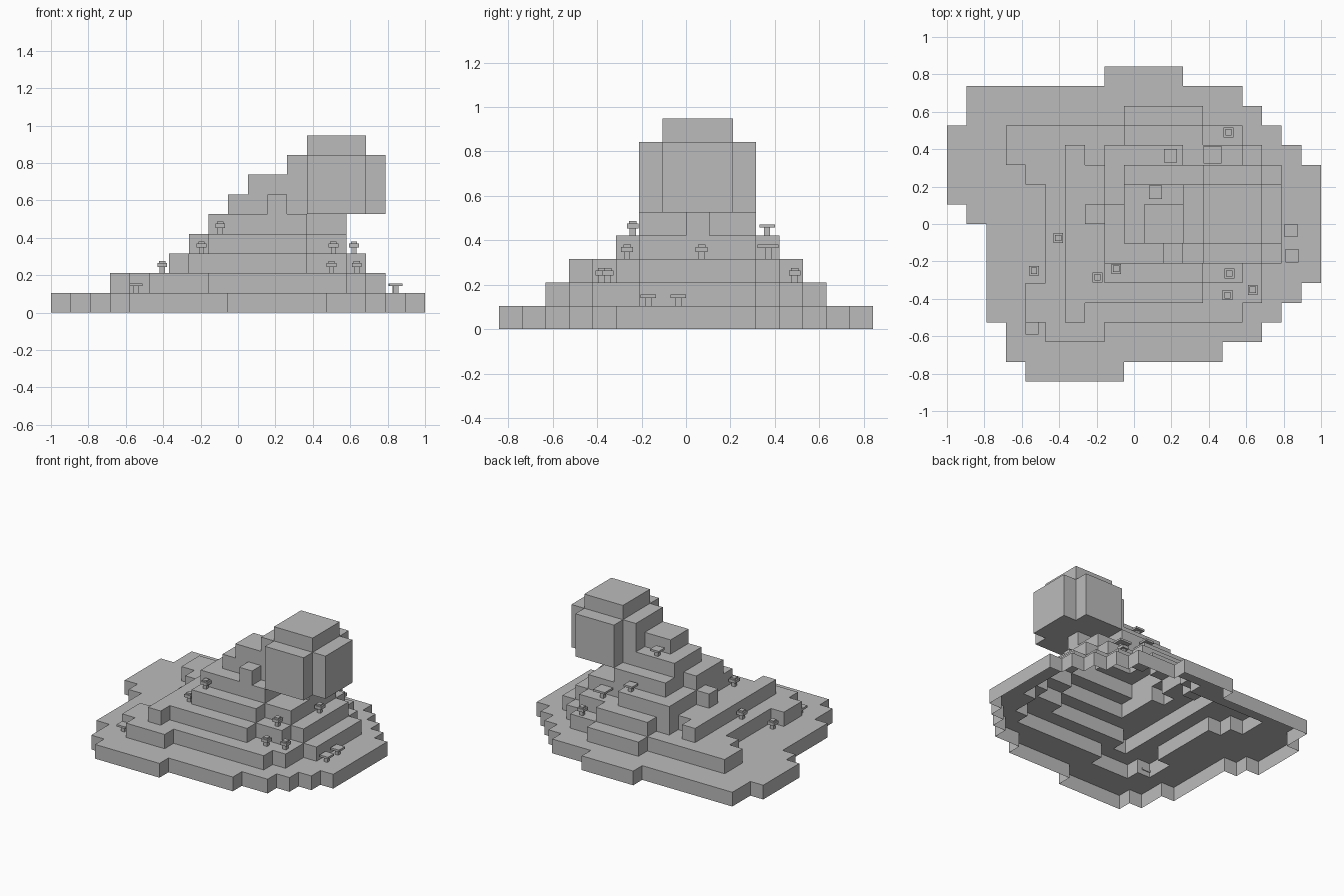
import bpy, bmesh
from mathutils import Vector

if "Cube" in bpy.data.objects:
    bpy.data.objects.remove(bpy.data.objects["Cube"])

U = 2 / 19                                   # edge of one block
ORIGIN = Vector((-1, -8 * U, 0))

stone = bpy.data.materials.new("plain grey")
stone.diffuse_color = (0.5, 0.5, 0.5, 1)
stone.use_nodes = True
stone.node_tree.nodes["Principled BSDF"].inputs["Base Color"].default_value = stone.diffuse_color


def slab(z0, z1, *rects):
    """Block cells for rectangles (y0, y1, x0, x1) between two levels."""
    return {(x, y, z) for y0, y1, x0, x1 in rects
            for x in range(x0, x1) for y in range(y0, y1) for z in range(z0, z1)}


def finish(name, bm):
    mesh = bpy.data.meshes.new(name)
    bm.to_mesh(mesh)
    bm.free()
    mesh.materials.append(stone)
    obj = bpy.data.objects.new(name, mesh)
    bpy.context.collection.objects.link(obj)
    return obj


def block_shell(name, cells, solid):
    """Keep only the exposed block faces; the underside at z = 0 is open."""
    bm = bmesh.new()
    verts = {}

    def vert(p):
        if p not in verts:
            verts[p] = bm.verts.new(ORIGIN + Vector(p) * U)
        return verts[p]

    for c in sorted(cells):
        for axis in range(3):
            a, b = (axis + 1) % 3, (axis + 2) % 3
            for side in (0, 1):
                n = list(c)
                n[axis] += 2 * side - 1
                if tuple(n) in solid or n[2] < 0:
                    continue
                ring = []
                for da, db in ((0, 0), (1, 0), (1, 1), (0, 1)):
                    p = list(c)
                    p[axis] += side
                    p[a] += da
                    p[b] += db
                    ring.append(vert(tuple(p)))
                bm.faces.new(ring if side else ring[::-1])
    bmesh.ops.dissolve_limit(bm, angle_limit=0.01, verts=bm.verts[:], edges=bm.edges[:])
    return finish(name, bm)


# Ground level
ground = slab(0, 1, (15, 16, 8, 12), (14, 15, 1, 15), (13, 14, 1, 16), (12, 13, 0, 17),
              (11, 12, 0, 18), (9, 11, 0, 19), (8, 9, 1, 19), (5, 8, 2, 19),
              (4, 5, 2, 18), (3, 4, 2, 17), (2, 3, 3, 16), (1, 2, 3, 14), (0, 1, 4, 9))
# Terraces
lower = slab(1, 2, (13, 14, 9, 13), (12, 13, 3, 15), (11, 12, 3, 16), (10, 11, 4, 17),
             (6, 10, 5, 17), (5, 6, 5, 16), (4, 5, 4, 16), (3, 4, 4, 15), (2, 3, 5, 8))
middle = slab(2, 3, (12, 13, 9, 13), (11, 12, 6, 7), (11, 12, 8, 15), (6, 11, 6, 16),
              (5, 6, 6, 15), (4, 5, 6, 13), (3, 4, 6, 7))
upper = slab(3, 4, (11, 12, 8, 12), (6, 11, 8, 15), (5, 6, 8, 13), (8, 9, 7, 8))
# Rising ridge with side knob, and the stub under the overhang
ridge = slab(4, 5, (6, 9, 8, 13), (9, 11, 9, 13), (8, 9, 13, 15))
ridge |= slab(5, 6, (7, 10, 9, 13), (6, 7, 11, 12))
ridge |= slab(6, 7, (7, 9, 10, 13), (9, 10, 12, 13))
ridge |= slab(7, 8, (7, 10, 12, 13))
# Overhanging summit boulder
boulder = slab(5, 8, (6, 11, 13, 16), (7, 10, 16, 17)) | slab(8, 9, (7, 10, 13, 16))

parts = {"ground_level": ground, "lower_terrace": lower, "middle_terrace": middle,
         "upper_terrace": upper, "ridge": ridge, "summit_boulder": boulder}
solid = set().union(*parts.values())
for name, cells in parts.items():
    block_shell(name, cells, solid)


def add_box(bm, x, y, z0, z1, w):
    geo = bmesh.ops.create_cube(bm, size=1)["verts"]
    for v in geo:
        v.co = Vector((x + v.co.x * w, y + v.co.y * w, z0 + (v.co.z + 0.5) * (z1 - z0)))


def mushroom(name, x, y, level, cap=None):
    """Flat-capped when a cap width is given, otherwise a two-step cap."""
    bm = bmesh.new()
    z = level * U
    top = 0.05 if cap and cap > 0.08 else 0.036
    add_box(bm, x, y, z, z + (top if cap else 0.034), 0.028)
    if cap:
        add_box(bm, x, y, z + top, z + top + 0.015, cap)
    else:
        add_box(bm, x, y, z + 0.032, z + 0.054, 0.053)
        add_box(bm, x, y, z + 0.054, z + 0.065, 0.034)
    finish(name, bm)


# Small mushrooms
round_spots = [(-0.405, -0.075, 2), (-0.535, -0.25, 1), (-0.195, -0.285, 3), (-0.095, -0.24, 4),
               (0.51, -0.265, 3), (0.5, -0.38, 2), (0.635, -0.352, 2), (0.505, 0.49, 2),
               (0.62, 0.07, 3)]
flat_spots = [(-0.545, -0.555, 1, 0.07), (0.84, -0.035, 1, 0.07), (0.845, -0.17, 1, 0.07),
              (0.195, 0.365, 4, 0.07), (0.115, 0.17, 6, 0.07), (0.42, 0.37, 3, 0.095)]
for i, spot in enumerate(round_spots):
    mushroom(f"round_mushroom_{i + 1}", *spot)
for i, spot in enumerate(flat_spots):
    mushroom(f"flat_mushroom_{i + 1}", *spot)
